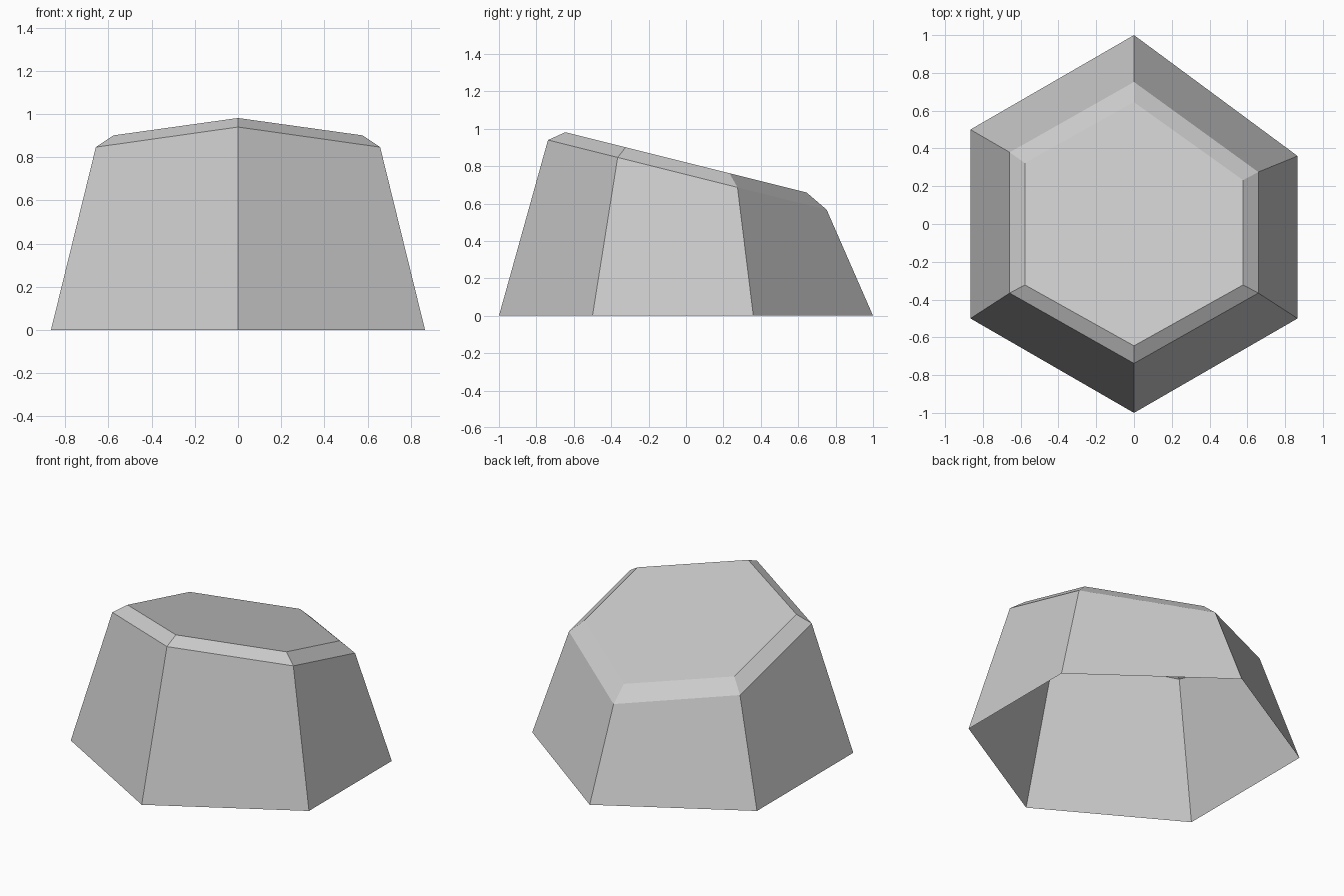
import bpy
import bmesh

cube = bpy.data.objects.get("Cube")
if cube:
    bpy.data.objects.remove(cube, do_unlink=True)

# Plain grey stone
grey = bpy.data.materials.new("stone_grey")
grey.use_nodes = True
colour = (0.6, 0.6, 0.6, 1)
grey.diffuse_color = colour
grey.node_tree.nodes["Principled BSDF"].inputs["Base Color"].default_value = colour

# Six-sided footprint, with one back corner pulled forward
footprint = [(0, -1), (0.866, -0.5), (0.866, 0.36),
             (0, 1), (-0.866, 0.5), (-0.866, -0.5)]
SLOPE = -0.25

bm = bmesh.new()


def ring(scale_x, scale_y, shift_y, height, slope):
    """Scaled copy of the footprint lying on a plane that falls to the back."""
    verts = []
    for x, y in footprint:
        y = y * scale_y + shift_y
        verts.append(bm.verts.new((x * scale_x, y, height + slope * y)))
    return verts


base = ring(1, 1, 0, 0, 0)
shoulder = ring(0.76, 0.745, 0.007, 0.755, SLOPE)
crown = ring(0.667, 0.645, 0, 0.82, SLOPE)

# Walls, chamfer and slanted top; the underside stays open
for low, high in ((base, shoulder), (shoulder, crown)):
    for i in range(len(low)):
        j = (i + 1) % len(low)
        bm.faces.new((low[i], low[j], high[j], high[i]))
bm.faces.new(crown)

mesh = bpy.data.meshes.new("slanted_rock")
bm.to_mesh(mesh)
bm.free()
mesh.materials.append(grey)
rock = bpy.data.objects.new("slanted_rock", mesh)
bpy.context.collection.objects.link(rock)
